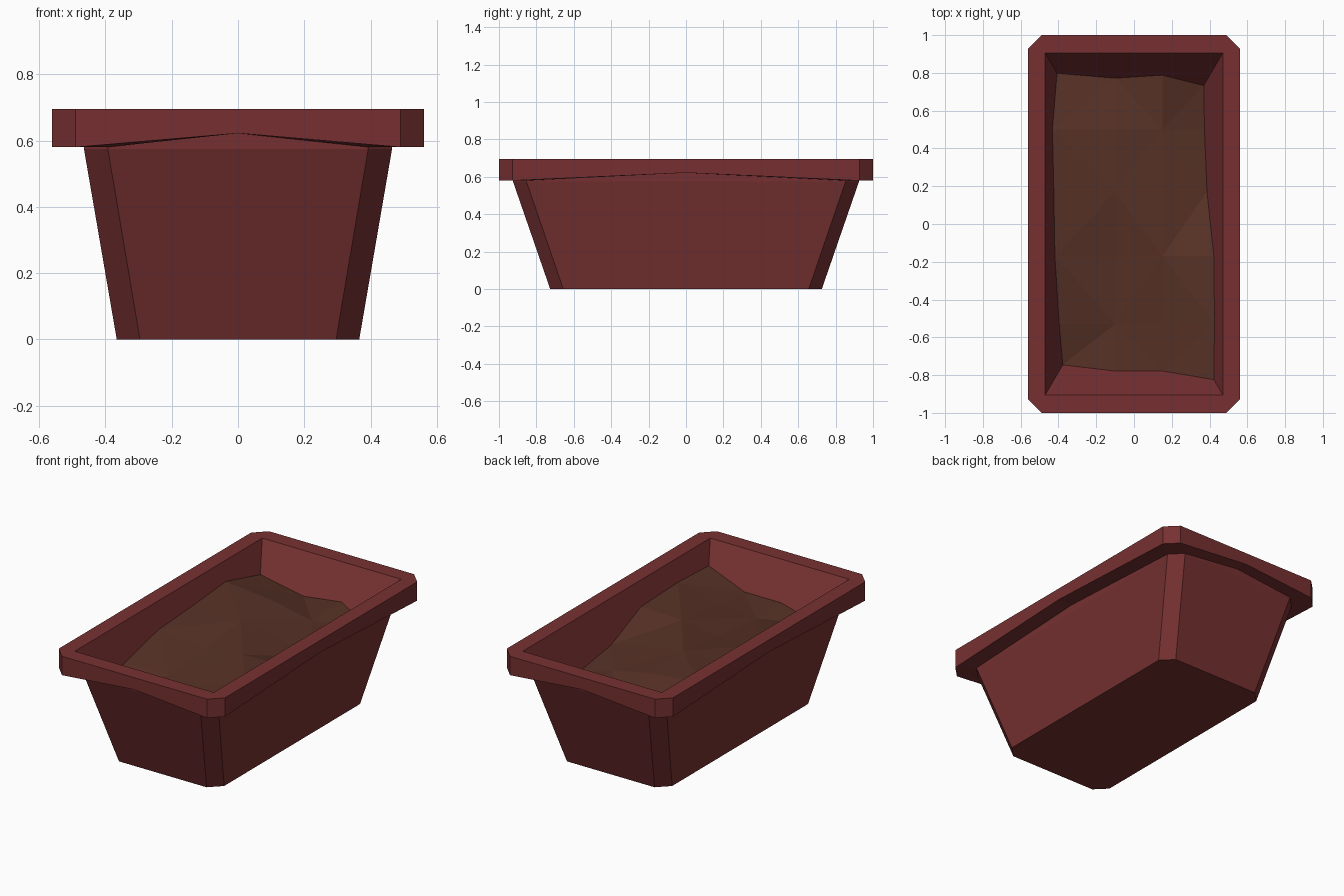
import bpy, bmesh

cube = bpy.data.objects.get("Cube")
if cube:
    bpy.data.objects.remove(cube, do_unlink=True)


def material(name, colour):
    m = bpy.data.materials.new(name)
    m.use_nodes = True
    m.diffuse_color = (*colour, 1)
    m.node_tree.nodes["Principled BSDF"].inputs["Base Color"].default_value = (*colour, 1)
    return m


red = material("dark_red_clay", (0.185, 0.030, 0.031))
brown = material("brown_soil", (0.095, 0.031, 0.019))


def ring(hx, hy, cut, z, z_mid=None):
    """Rectangle with cut corners and a midpoint on each side, anticlockwise."""
    m = z if z_mid is None else z_mid
    return [(hx, 0, m), (hx, hy - cut, z), (hx - cut, hy, z),
            (0, hy, m), (cut - hx, hy, z), (-hx, hy - cut, z),
            (-hx, 0, m), (-hx, cut - hy, z), (cut - hx, -hy, z),
            (0, -hy, m), (hx - cut, -hy, z), (hx, cut - hy, z)]


def finish(name, bm, mat):
    bmesh.ops.remove_doubles(bm, verts=bm.verts, dist=0.0005)
    mesh = bpy.data.meshes.new(name)
    bm.to_mesh(mesh)
    bm.free()
    mesh.materials.append(mat)
    obj = bpy.data.objects.new(name, mesh)
    bpy.context.collection.objects.link(obj)


def loft(name, rings, mat, cap_start=False, cap_end=False):
    bm = bmesh.new()
    rows = [[bm.verts.new(p) for p in r] for r in rings]
    for a, b in zip(rows, rows[1:]):
        n = len(a)
        for i in range(n):
            j = (i + 1) % n
            bm.faces.new((a[i], a[j], b[j], b[i]))
    if cap_start:
        bm.faces.new(rows[0][::-1])
    if cap_end:
        bm.faces.new(rows[-1])
    finish(name, bm, mat)


TOP, UNDER, ARCH = 0.695, 0.58, 0.622
SLOPE_X, SLOPE_Y = 0.38, 0.65      # inward lean of the inner walls


def inner_half(z):
    return 0.47 - SLOPE_X * (TOP - z), 0.905 - SLOPE_Y * (TOP - z)


# Tapered body with a short upright collar meeting the arched rim
collar = ring(0.465, 0.925, 0.072, UNDER, ARCH)
loft("planter_body", [ring(0.366, 0.726, 0.07, 0),
                      ring(0.465, 0.925, 0.072, 0.575), collar],
     red, cap_start=True)

# Overhanging rim with cut corners and an arched lower edge
rim_inner = ring(0.47, 0.905, 0, TOP)
loft("rim", [collar, ring(0.562, 1.0, 0.072, UNDER, ARCH),
             ring(0.562, 1.0, 0.072, TOP), rim_inner], red)

# Inner walls and floor
loft("inner_walls", [rim_inner, ring(*inner_half(0.33), 0, 0.33)],
     red, cap_end=True)

# Uneven faceted soil, its border touching the inner walls
columns = [-0.4, -0.1, 0.15, 0.4]
rows = [-0.75, -0.53, -0.17, 0.17, 0.5, 0.78]
heights = [(0.45, 0.50, 0.50, 0.57),
           (0.50, 0.50, 0.52, 0.58),
           (0.56, 0.53, 0.56, 0.57),
           (0.575, 0.57, 0.53, 0.475),
           (0.595, 0.56, 0.51, 0.44),
           (0.53, 0.49, 0.515, 0.43)]
bm = bmesh.new()
grid = []
for r, y in enumerate(rows):
    line = []
    for c, x in enumerate(columns):
        z = heights[r][c]
        hx, hy = inner_half(z)
        px = -hx if c == 0 else hx if c == len(columns) - 1 else x
        py = -hy if r == 0 else hy if r == len(rows) - 1 else y
        line.append(bm.verts.new((px, py, z)))
    grid.append(line)
for r in range(len(rows) - 1):
    for c in range(len(columns) - 1):
        a, b = grid[r][c], grid[r][c + 1]
        d, e = grid[r + 1][c], grid[r + 1][c + 1]
        if (r + c) % 2 == 0:
            tris = ((a, b, e), (a, e, d))
        else:
            tris = ((a, b, d), (b, e, d))
        for t in tris:
            bm.faces.new(t)
finish("soil", bm, brown)
